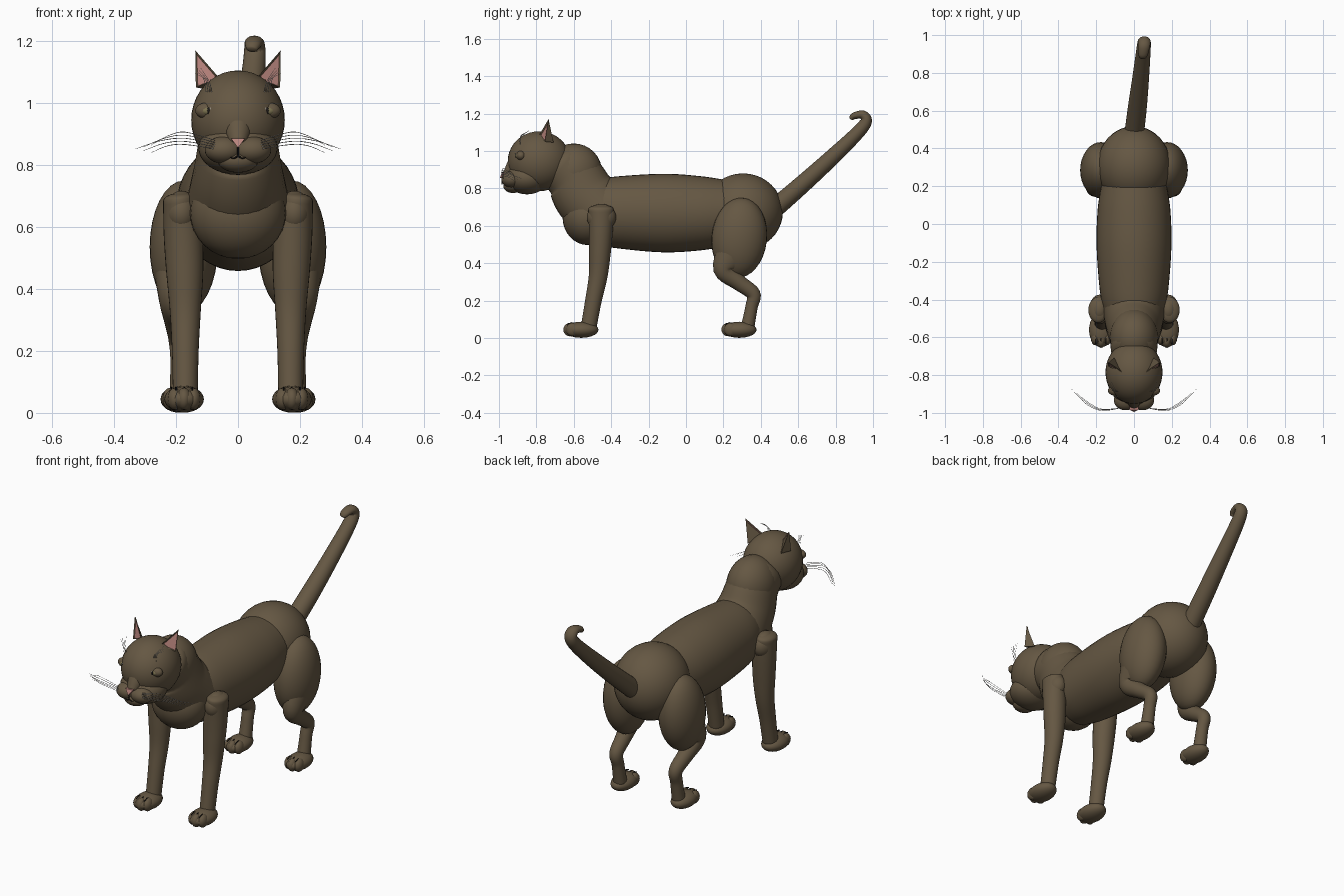
import bpy, bmesh, math
from mathutils import Vector

if "Cube" in bpy.data.objects:
    bpy.data.objects.remove(bpy.data.objects["Cube"])


def material(name, rgb):
    m = bpy.data.materials.new(name)
    m.diffuse_color = (*rgb, 1)
    m.use_nodes = True
    m.node_tree.nodes["Principled BSDF"].inputs["Base Color"].default_value = m.diffuse_color
    return m


FUR = material("brown fur", (0.13, 0.096, 0.056))
PINK = material("pink skin", (0.50, 0.24, 0.21))
DARK = material("black", (0.012, 0.010, 0.009))
PALE = material("pale whisker", (0.55, 0.53, 0.50))
IRIS = material("olive iris", (0.20, 0.17, 0.08))


def finish(name, bm, mats, smooth=True):
    bmesh.ops.recalc_face_normals(bm, faces=bm.faces)
    me = bpy.data.meshes.new(name)
    for f in bm.faces:
        f.smooth = False
    bm.to_mesh(me)
    bm.free()
    ob = bpy.data.objects.new(name, me)
    bpy.context.collection.objects.link(ob)
    for m in mats:
        me.materials.append(m)
    if smooth:
        bpy.ops.object.select_all(action='DESELECT')
        ob.select_set(True)
        bpy.context.view_layer.objects.active = ob
        bpy.ops.object.shade_smooth_by_angle(angle=math.radians(50))
    return ob


def ellipsoid(name, centre, radii, mat=FUR, tilt=0, seg=32):
    bm = bmesh.new()
    bmesh.ops.create_uvsphere(bm, u_segments=seg, v_segments=seg // 2, radius=1)
    c, s = math.cos(tilt), math.sin(tilt)
    for v in bm.verts:
        x, y, z = (a * r for a, r in zip(v.co, radii))
        v.co = Vector((x, c * y - s * z, s * y + c * z)) + Vector(centre)
    return finish(name, bm, [mat])


def spline(rows, steps):
    """Catmull-Rom through rows of numbers."""
    p = [rows[0]] + list(rows) + [rows[-1]]
    out = []
    for i in range(1, len(p) - 2):
        for k in range(steps):
            t = k / steps
            out.append([0.5 * (2 * b + (c - a) * t + (2 * a - 5 * b + 4 * c - d) * t * t
                               + (3 * b - a - 3 * c + d) * t ** 3)
                        for a, b, c, d in zip(*p[i - 1:i + 3])])
    return out + [list(rows[-1])]


def loft(name, rows, mat=FUR, seg=28, steps=6, caps=(0.5, 0.5)):
    """Tube through rows of x, y, z, half width, half depth with domed ends."""
    pts = spline(rows, steps)
    pos = [Vector(p[:3]) for p in pts]
    rings = []
    for i, p in enumerate(pts):
        t = (pos[min(i + 1, len(pos) - 1)] - pos[max(i - 1, 0)]).normalized()
        rings.append((pos[i], t, p[3], p[4]))

    def dome(ring, sign, bulge):
        o, t, w, h = ring
        return [(o + t * sign * bulge * min(w, h) * math.sin(a), t, w * math.cos(a), h * math.cos(a))
                for a in (0.35, 0.7, 1.05, 1.35, 1.5)]
    if caps[0]:
        rings = dome(rings[0], -1, caps[0])[::-1] + rings
    if caps[1]:
        rings += dome(rings[-1], 1, caps[1])
    bm = bmesh.new()
    loops = []
    for o, t, w, h in rings:
        ref = Vector((1, 0, 0)) if abs(t.x) < 0.95 else Vector((0, 1, 0))
        side = (ref - t * t.dot(ref)).normalized()
        up = t.cross(side)
        loops.append([bm.verts.new(o + side * w * math.cos(a) + up * h * math.sin(a))
                      for a in (2 * math.pi * k / seg for k in range(seg))])
    for a, b in zip(loops, loops[1:]):
        for k in range(seg):
            bm.faces.new((a[k], a[(k + 1) % seg], b[(k + 1) % seg], b[k]))
    bm.faces.new(loops[0])
    bm.faces.new(loops[-1])
    return finish(name, bm, [mat])


# Torso, rump, chest and neck
loft("torso", [(0, -0.47, 0.675, 0.155, 0.175), (0, -0.36, 0.672, 0.18, 0.193),
               (0, -0.12, 0.668, 0.198, 0.210), (0, 0.08, 0.667, 0.192, 0.198),
               (0, 0.22, 0.67, 0.17, 0.175)], seg=40)
ellipsoid("rump", (0, 0.305, 0.675), (0.195, 0.213, 0.205), seg=40)
ellipsoid("chest", (0, -0.525, 0.645), (0.155, 0.135, 0.148))
loft("neck", [(0, -0.46, 0.68, 0.165, 0.17), (0, -0.54, 0.76, 0.148, 0.168),
              (0, -0.60, 0.86, 0.130, 0.155), (0, -0.67, 0.92, 0.122, 0.135)])
ellipsoid("nape", (0, -0.60, 0.885), (0.128, 0.152, 0.155))

# Head and muzzle
ellipsoid("head", (0, -0.785, 0.945), (0.151, 0.168, 0.160), seg=40)
ellipsoid("jaw", (0, -0.85, 0.855), (0.128, 0.115, 0.087))
ellipsoid("chin", (0, -0.925, 0.815), (0.065, 0.052, 0.040))
loft("nose_bridge", [(0, -0.88, 0.98, 0.05, 0.05), (0, -0.925, 0.91, 0.042, 0.04),
                     (0, -0.95, 0.875, 0.03, 0.03)])

# Tail with a curled tip
loft("tail", [(0, 0.47, 0.69, 0.052, 0.052), (0.018, 0.62, 0.82, 0.050, 0.048),
              (0.036, 0.78, 0.965, 0.044, 0.043), (0.05, 0.92, 1.10, 0.038, 0.036),
              (0.054, 0.963, 1.160, 0.035, 0.031), (0.053, 0.945, 1.193, 0.032, 0.024),
              (0.048, 0.90, 1.188, 0.026, 0.018), (0.045, 0.885, 1.175, 0.019, 0.014)],
     seg=24)

# Nose and mouth
bm = bmesh.new()
front = [bm.verts.new(c) for c in ((-0.023, -0.984, 0.886), (0.023, -0.984, 0.886), (0, -0.995, 0.855))]
back = [bm.verts.new(v.co + Vector((0, 0.04, 0))) for v in front]
bm.faces.new(front)
bm.faces.new(back)
for k in range(3):
    bm.faces.new((front[k], front[(k + 1) % 3], back[(k + 1) % 3], back[k]))
finish("nose", bm, [PINK], False)
loft("mouth_line", [(0, -0.985, 0.858, 0.003, 0.003), (0, -0.984, 0.828, 0.003, 0.003)], DARK, 6, 2)

for s, tag in ((1, "left"), (-1, "right")):
    # Face
    ellipsoid("cheek_" + tag, (s * 0.045, -0.932, 0.848), (0.062, 0.054, 0.044))
    ellipsoid("eyelid_" + tag, (s * 0.102, -0.882, 0.975), (0.036, 0.026, 0.026), seg=20)
    ellipsoid("iris_" + tag, (s * 0.097, -0.895, 0.974), (0.023, 0.017, 0.015), IRIS, seg=16)
    ellipsoid("pupil_" + tag, (s * 0.095, -0.909, 0.974), (0.005, 0.005, 0.012), DARK, seg=12)
    ellipsoid("eye_glint_" + tag, (s * 0.088, -0.911, 0.981), (0.005, 0.004, 0.005), PALE, seg=10)
    loft("lip_" + tag, [(0, -0.984, 0.830, 0.003, 0.003), (s * 0.012, -0.984, 0.822, 0.003, 0.003),
                        (s * 0.024, -0.981, 0.824, 0.002, 0.002)], DARK, 6, 3)

    # Ear: wedge with an inset pink front
    bm = bmesh.new()
    a, b, tip, rear = [bm.verts.new((s * x, y, z)) for x, y, z in
                       ((0.060, -0.788, 1.080), (0.136, -0.755, 1.050),
                        (0.138, -0.735, 1.170), (0.105, -0.708, 1.045))]
    inner = bm.faces.new((a, b, tip))
    for tri in ((a, tip, rear), (b, rear, tip), (a, rear, b)):
        bm.faces.new(tri)
    bmesh.ops.recalc_face_normals(bm, faces=bm.faces)
    bmesh.ops.inset_individual(bm, faces=[inner], thickness=0.007, depth=-0.006)
    inner.material_index = 1
    finish("ear_" + tag, bm, [FUR, PINK], False)

    # Whiskers and brow hairs
    for k in range(5):
        d = k - 2
        r = 0.0012
        loft(f"whisker_{tag}_{k}",
             [(s * 0.075, -0.975, 0.866 + d * 0.007, r, r),
              (s * 0.17, -0.988 + abs(d) * 0.004, 0.886 + d * 0.010, r, r),
              (s * (0.25 - abs(d) * 0.012), -0.955, 0.878 + d * 0.008, r, r),
              (s * (0.33 - abs(d) * 0.025), -0.875 - abs(d) * 0.02, 0.852 + d * 0.006, r / 2, r / 2)],
             PALE, 4, 4, (0, 0))
    for k in range(4):
        x = 0.085 + k * 0.006
        loft(f"brow_hair_{tag}_{k}",
             [(s * x, -0.885, 1.035, 0.001, 0.001), (s * (x + 0.008), -0.885, 1.07 + k * 0.003, 0.001, 0.001),
              (s * (x + 0.035), -0.835 - k * 0.01, 1.112 - k * 0.006, 0.0006, 0.0006)],
             PALE, 4, 4, (0, 0))

    # Front leg with a blunt shoulder
    loft("front_leg_" + tag,
         [(s * 0.190, -0.455, 0.69, 0.052, 0.068), (s * 0.178, -0.455, 0.58, 0.062, 0.064),
          (s * 0.172, -0.460, 0.46, 0.060, 0.058), (s * 0.170, -0.470, 0.33, 0.050, 0.050),
          (s * 0.170, -0.495, 0.20, 0.043, 0.044), (s * 0.170, -0.520, 0.06, 0.040, 0.042)],
         caps=(0.4, 0.3))
    ellipsoid("shoulder_" + tag, (s * 0.182, -0.452, 0.645), (0.055, 0.078, 0.072))

    # Hind leg: thigh, shin and hock
    ellipsoid("thigh_" + tag, (s * 0.175, 0.285, 0.535), (0.110, 0.148, 0.215), tilt=-0.10)
    loft("hind_leg_" + tag,
         [(s * 0.205, 0.250, 0.45, 0.065, 0.095), (s * 0.205, 0.205, 0.365, 0.050, 0.058),
          (s * 0.195, 0.285, 0.295, 0.042, 0.043), (s * 0.188, 0.360, 0.235, 0.036, 0.038),
          (s * 0.185, 0.350, 0.165, 0.033, 0.033), (s * 0.185, 0.330, 0.06, 0.036, 0.036)])

    # Paws with toes and dark toe gaps
    for part, px, py, r in (("front", 0.174, -0.560, 0.064), ("hind", 0.190, 0.285, 0.060)):
        ellipsoid(f"{part}_paw_{tag}", (s * px, py, 0.044), (r, 0.092, 0.043), seg=28)
        for k in (-1, 0, 1):
            ellipsoid(f"{part}_toe_{tag}_{k}", (s * px + k * 0.030, py - 0.060 + abs(k) * 0.014, 0.045),
                      (0.024, 0.036, 0.036), seg=16)
        for k in (-1, 0, 1):
            x = s * px + k * 0.026
            loft(f"{part}_toe_gap_{tag}_{k}",
                 [(x, py - 0.074, 0.074, 0.0025, 0.003), (x, py - 0.048, 0.083, 0.0025, 0.003)], DARK, 6, 2)
